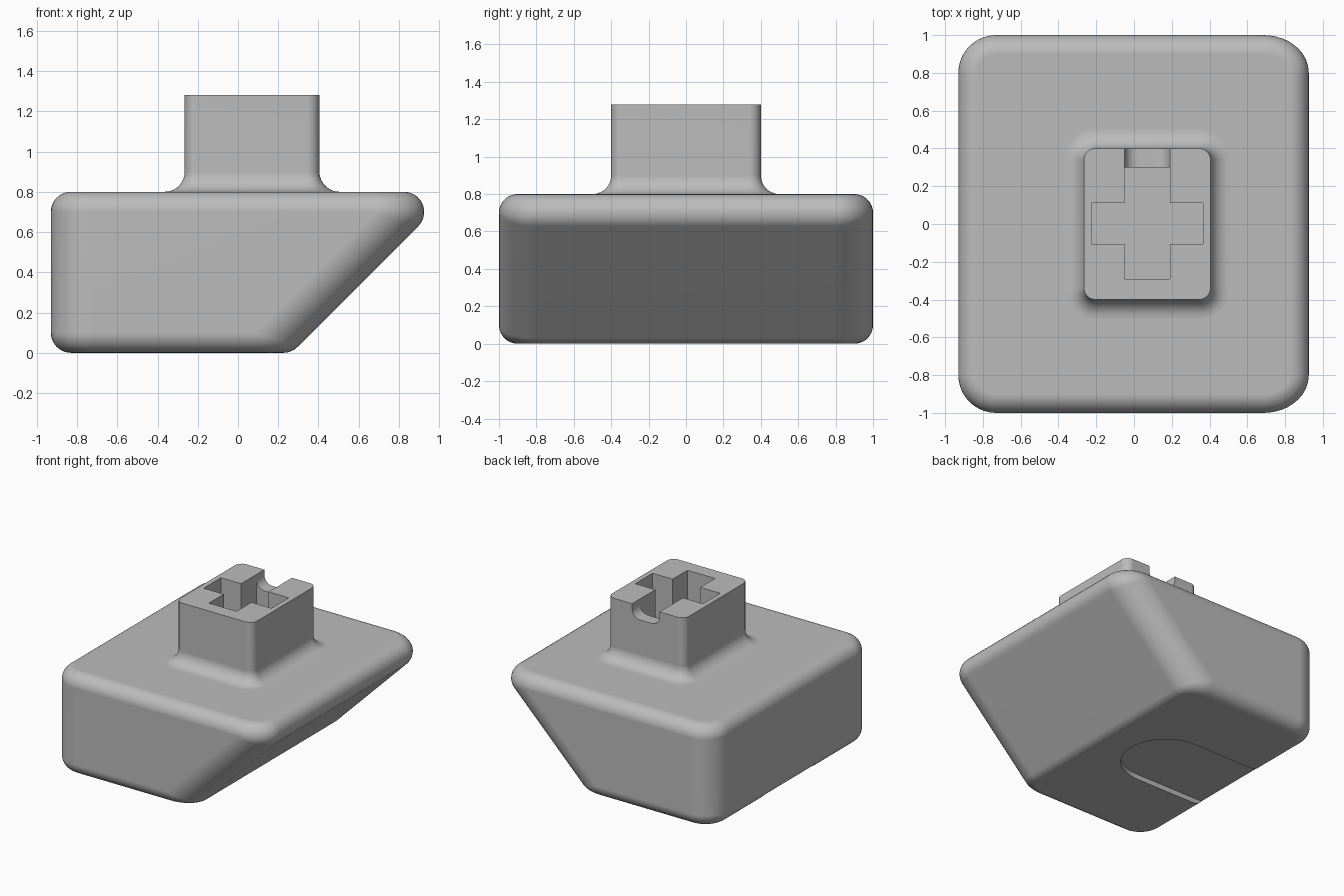
import bpy, bmesh
from math import sin, cos, pi, sqrt, radians
from mathutils import Vector

if "Cube" in bpy.data.objects:
    bpy.data.objects.remove(bpy.data.objects["Cube"])

grey = bpy.data.materials.new("plain_grey")
grey.use_nodes = True
grey.diffuse_color = (0.5, 0.5, 0.5, 1)
grey.node_tree.nodes["Principled BSDF"].inputs["Base Color"].default_value = (0.5, 0.5, 0.5, 1)

SEG = 10
STEPS = [i / SEG for i in range(SEG + 1)]


def loft(name, rings):
    """Closed solid through a stack of equal-length rings, capped at both ends."""
    bm = bmesh.new()
    rows = [[bm.verts.new(p) for p in ring] for ring in rings]
    for a, b in zip(rows, rows[1:]):
        n = len(a)
        for i in range(n):
            j = (i + 1) % n
            bm.faces.new((a[i], a[j], b[j], b[i]))
    bm.faces.new(rows[0])
    bm.faces.new(rows[-1])
    bmesh.ops.recalc_face_normals(bm, faces=bm.faces)
    mesh = bpy.data.meshes.new(name)
    bm.to_mesh(mesh)
    bm.free()
    mesh.materials.append(grey)
    obj = bpy.data.objects.new(name, mesh)
    bpy.context.collection.objects.link(obj)
    return obj


def select(obj):
    bpy.ops.object.select_all(action="DESELECT")
    obj.select_set(True)
    bpy.context.view_layer.objects.active = obj


def cut(obj, cutter):
    mod = obj.modifiers.new("cut", "BOOLEAN")
    mod.operation = "DIFFERENCE"
    mod.solver = "EXACT"
    mod.object = cutter
    select(obj)
    bpy.ops.object.modifier_apply(modifier=mod.name)
    bpy.data.objects.remove(cutter)


def finish(obj):
    select(obj)
    bpy.ops.object.shade_smooth_by_angle(angle=radians(30))
    mod = obj.modifiers.new("even_shading", "WEIGHTED_NORMAL")
    mod.keep_sharp = True


def extrude_z(name, outline, z0, z1):
    return loft(name, [[(x, y, z) for x, y in outline] for z in (z0, z1)])


# Body: rolling-ball rounding around a block with one undercut, slanted side
R, LOW, HIGH = 0.1, 0.1, 0.7
slant, left, back = Vector((1, 0, -1)).normalized(), Vector((-1, 0, 0)), Vector((0, 1, 0))
sides = [slant, back, left, -back]
outline = []
for k in range(4):
    a, b = sides[k], sides[(k + 1) % 4]
    for t in STEPS:
        n = a * cos(t * pi / 2) + b * sin(t * pi / 2)
        outline.append((n, slant in (a, b), 1 if back in (a, b) else -1))


def body_ring(z, pole, angle):
    ring = []
    for n, on_slant, side in outline:
        y = side * 0.8 + R * n.y
        if on_slant:
            x = z + 0.267 - 0.2 * sqrt(2) + R * n.dot(slant) * sqrt(2)
        else:
            x = -0.73 + R * n.x
        turn = n.slerp(pole, angle)
        ring.append(Vector((x, y, z)) + R * turn)
    return ring


down, up = Vector((0, 0, -1)), Vector((0, 0, 1))
body = loft("body", [body_ring(LOW, down, 1 - t) for t in STEPS]
            + [body_ring(HIGH, up, t) for t in STEPS])

# Shallow round-ended slot in the underside, open to the straight side
slot = [(-1.2, -0.325)]
slot += [(-0.3 + 0.325 * sin(pi * i / 32), -0.325 * cos(pi * i / 32)) for i in range(33)]
slot += [(-1.2, 0.325)]
cut(body, extrude_z("slot_cutter", slot, -0.2, 0.04))
finish(body)


# Stem: rounded square post that flares into the body
def stem_ring(z, grow):
    r = 0.06 + grow
    corners = [(0.345, 0.34, 0), (-0.205, 0.34, 1), (-0.205, -0.34, 2), (0.345, -0.34, 3)]
    return [(cx + r * cos((q + t) * pi / 2), cy + r * sin((q + t) * pi / 2), z)
            for cx, cy, q in corners for t in STEPS]


flare = [stem_ring(0.9 - 0.1 * sin(t * pi / 2), 0.1 - 0.1 * cos(t * pi / 2)) for t in STEPS]
stem = loft("stem", [stem_ring(0.79, 0.1)] + flare[::-1] + [stem_ring(1.28, 0)])

# Cross-shaped socket
X0, X1 = -0.05, 0.19
cross = [(X0, -0.29), (X1, -0.29), (X1, -0.105), (0.365, -0.105), (0.365, 0.11), (X1, 0.11),
         (X1, 0.3), (X0, 0.3), (X0, 0.11), (-0.225, 0.11), (-0.225, -0.105), (X0, -0.105)]
cut(stem, extrude_z("cross_cutter", cross, 0.82, 1.5))

# Notch in the back wall with rounded lower corners
r, floor = 0.07, 1.17
notch = [(X0, 1.5)]
notch += [(X0 + r - r * cos(t * pi / 2), floor + r - r * sin(t * pi / 2)) for t in STEPS]
notch += [(X1 - r + r * sin(t * pi / 2), floor + r - r * cos(t * pi / 2)) for t in STEPS]
notch += [(X1, 1.5)]
cut(stem, loft("notch_cutter", [[(x, y, z) for x, z in notch] for y in (0.25, 0.6)]))
finish(stem)
